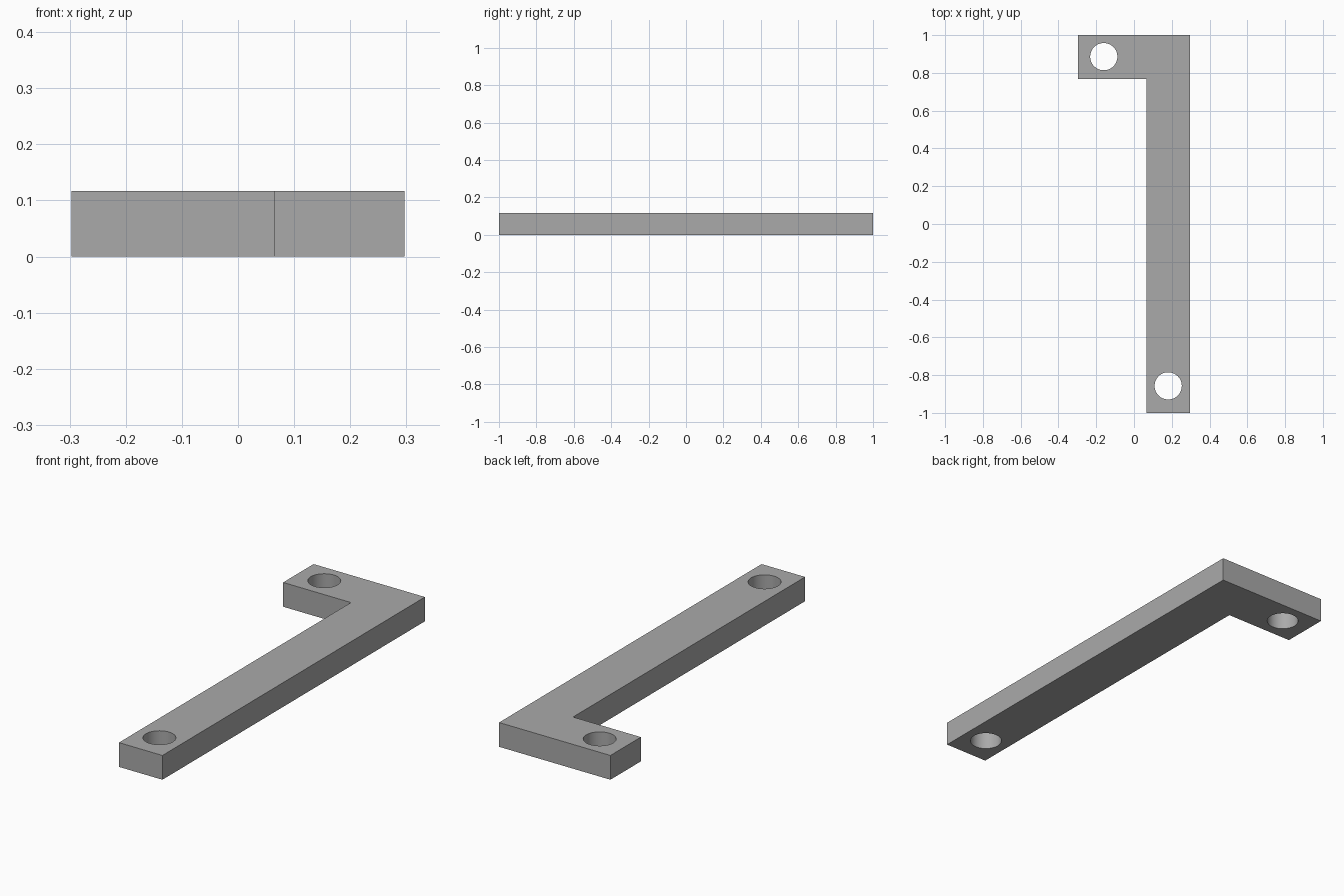
import bpy
import bmesh
import math

if "Cube" in bpy.data.objects:
    bpy.data.objects.remove(bpy.data.objects["Cube"], do_unlink=True)

THICK = 0.117
HALF_X = 0.297
WIDTH = 0.232
HOLE_RADIUS = 0.072
HOLES = [(-0.16, 0.886), (0.181, -0.857)]

# Plain grey material
grey = bpy.data.materials.new("plain grey")
colour = (0.4, 0.4, 0.4, 1)
grey.use_nodes = True
grey.diffuse_color = colour
grey.node_tree.nodes["Principled BSDF"].inputs["Base Color"].default_value = colour

# L-shaped plate: long bar with a short arm at the back
inner_x, inner_y = HALF_X - WIDTH, 1 - WIDTH
outline = [(inner_x, -1), (HALF_X, -1), (HALF_X, 1), (-HALF_X, 1),
           (-HALF_X, inner_y), (inner_x, inner_y)]
bm = bmesh.new()
base = bm.faces.new([bm.verts.new((x, y, 0)) for x, y in outline])
top = bmesh.ops.extrude_face_region(bm, geom=[base])["geom"]
bmesh.ops.translate(bm, vec=(0, 0, THICK),
                    verts=[v for v in top if isinstance(v, bmesh.types.BMVert)])
bmesh.ops.recalc_face_normals(bm, faces=bm.faces)
mesh = bpy.data.meshes.new("bracket")
bm.to_mesh(mesh)
bm.free()
mesh.materials.append(grey)
bracket = bpy.data.objects.new("bracket", mesh)
bpy.context.collection.objects.link(bracket)


# Round through holes
def drill(x, y):
    bpy.ops.mesh.primitive_cylinder_add(vertices=64, radius=HOLE_RADIUS,
                                        depth=THICK * 3, location=(x, y, THICK / 2))
    cutter = bpy.context.object
    cutter.name = "hole_cutter"
    cutter.hide_render = True
    cutter.data.materials.append(grey)
    bpy.ops.object.select_all(action="DESELECT")
    bracket.select_set(True)
    bpy.context.view_layer.objects.active = bracket
    cut = bracket.modifiers.new("hole", "BOOLEAN")
    cut.operation = "DIFFERENCE"
    cut.solver = "EXACT"
    cut.object = cutter
    bpy.ops.object.modifier_apply(modifier=cut.name)
    bpy.data.objects.remove(cutter, do_unlink=True)


for x, y in HOLES:
    drill(x, y)

# Smooth hole walls, sharp plate edges
bpy.ops.object.shade_smooth_by_angle(angle=math.radians(30))
